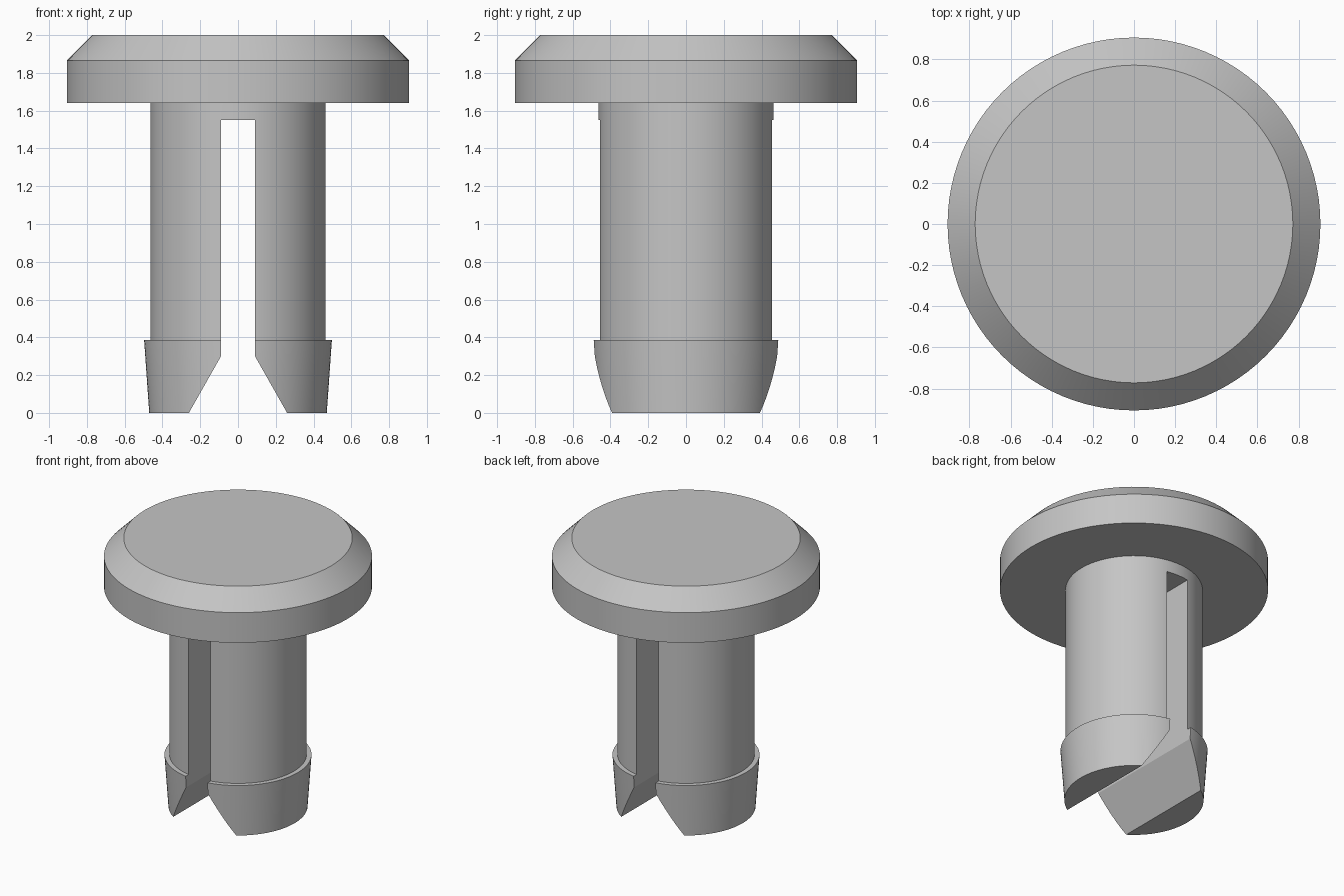
import bpy
import bmesh
from math import cos, sin, tau, radians

SIDES = 96

cube = bpy.data.objects.get("Cube")
if cube:
    bpy.data.objects.remove(cube, do_unlink=True)

grey = bpy.data.materials.new("plain_grey")
grey.use_nodes = True
grey.diffuse_color = (0.56, 0.56, 0.56, 1)
grey.node_tree.nodes["Principled BSDF"].inputs["Base Color"].default_value = grey.diffuse_color


def add_object(name, bm):
    bmesh.ops.recalc_face_normals(bm, faces=bm.faces[:])
    mesh = bpy.data.meshes.new(name)
    bm.to_mesh(mesh)
    bm.free()
    obj = bpy.data.objects.new(name, mesh)
    bpy.context.collection.objects.link(obj)
    mesh.materials.append(grey)
    return obj


def revolve(name, profile):
    """Solid of revolution with flat caps, from (radius, height) points."""
    bm = bmesh.new()
    rings = [[bm.verts.new((r * cos(tau * i / SIDES), r * sin(tau * i / SIDES), z))
              for i in range(SIDES)] for r, z in profile]
    for low, high in zip(rings, rings[1:]):
        for i in range(SIDES):
            j = (i + 1) % SIDES
            bm.faces.new((low[i], low[j], high[j], high[i]))
    bm.faces.new(rings[0])
    bm.faces.new(rings[-1])
    return add_object(name, bm)


def extrude_y(name, outline, half_depth):
    """Prism along y from an (x, z) outline."""
    bm = bmesh.new()
    face = bm.faces.new([bm.verts.new((x, -half_depth, z)) for x, z in outline])
    new = bmesh.ops.extrude_face_region(bm, geom=[face])["geom"]
    verts = [v for v in new if isinstance(v, bmesh.types.BMVert)]
    bmesh.ops.translate(bm, verts=verts, vec=(0, 2 * half_depth, 0))
    return add_object(name, bm)


# One moulded body: tapered barb, round shank, wide chamfered head
body = revolve("plug_body", [
    (0.47, 0), (0.497, 0.385),
    (0.463, 0.385), (0.463, 1.64),
    (0.906, 1.64), (0.906, 1.865), (0.772, 2.0),
])

# Slot between the two legs, flaring into a wedge at the bottom
half = [(0.09, 1.55), (0.09, 0.3), (0.345, -0.15)]
cutter = extrude_y("slot_cutter", half + [(-x, z) for x, z in reversed(half)], 1.0)
cutter.hide_render = True

slot = body.modifiers.new("slot", 'BOOLEAN')
slot.operation = 'DIFFERENCE'
slot.solver = 'EXACT'
slot.object = cutter

bpy.ops.object.select_all(action='DESELECT')
body.select_set(True)
bpy.context.view_layer.objects.active = body
bpy.ops.object.modifier_apply(modifier="slot")
bpy.data.objects.remove(cutter, do_unlink=True)
bpy.ops.object.shade_smooth_by_angle(angle=radians(25))
